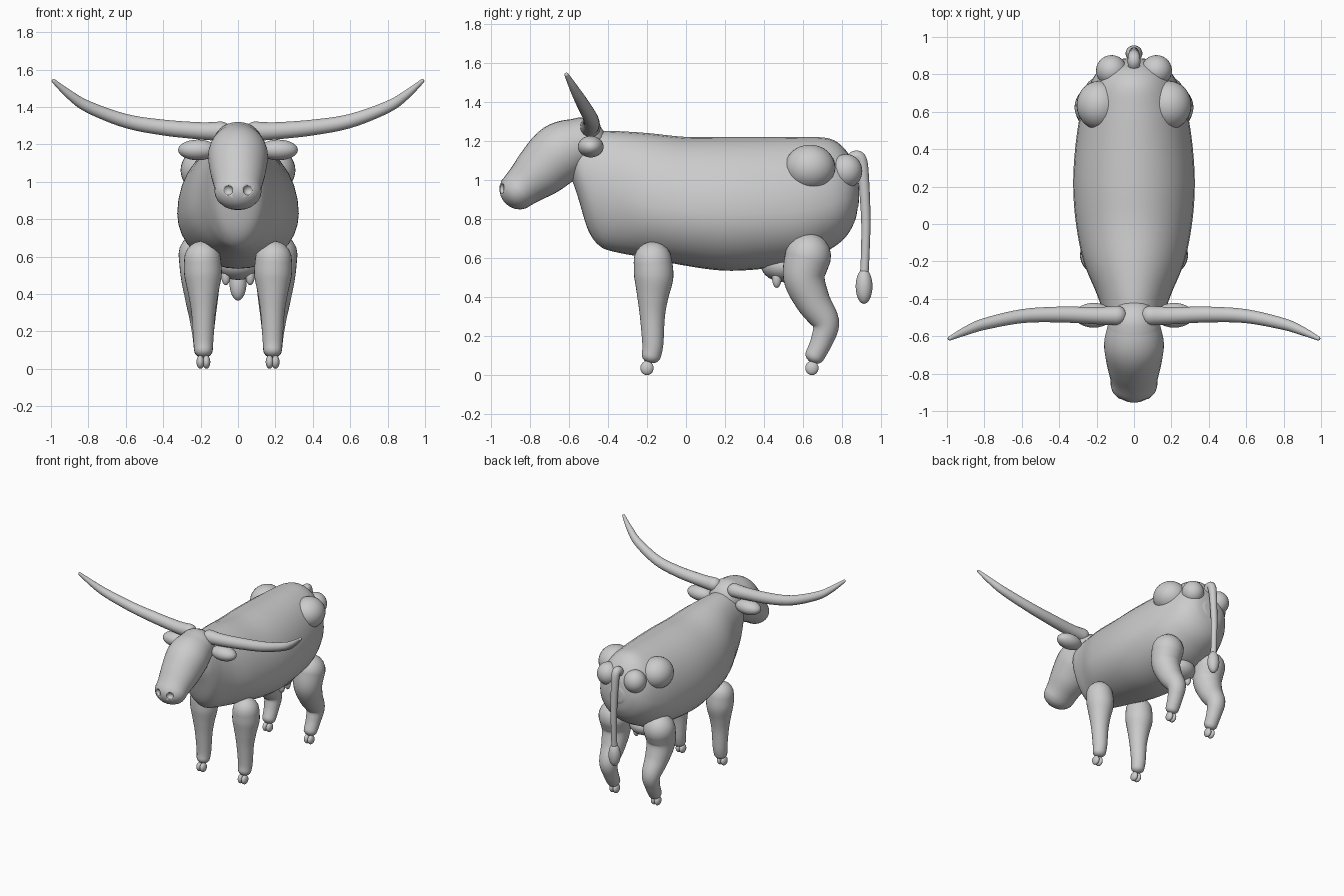
import bpy, bmesh, math
from mathutils import Vector

if "Cube" in bpy.data.objects:
    bpy.data.objects.remove(bpy.data.objects["Cube"])

SEG = 32


def finish(name, bm):
    bmesh.ops.recalc_face_normals(bm, faces=bm.faces)
    mesh = bpy.data.meshes.new(name)
    bm.to_mesh(mesh)
    bm.free()
    for p in mesh.polygons:
        p.use_smooth = True
    ob = bpy.data.objects.new(name, mesh)
    bpy.context.collection.objects.link(ob)
    return ob


def spline(pts, steps):
    # Catmull-Rom through tuples of any length
    out = []
    for i in range(len(pts) - 1):
        a, b, c, d = pts[max(i - 1, 0)], pts[i], pts[i + 1], pts[min(i + 2, len(pts) - 1)]
        for k in range(steps):
            t = k / steps
            out.append([0.5 * (2 * q + (r - p) * t + (2 * p - 5 * q + 4 * r - s) * t * t
                               + (3 * q - p - 3 * r + s) * t ** 3) for p, q, r, s in zip(a, b, c, d)])
    out.append(list(pts[-1]))
    return out


def loft(name, pts, side=(1, 0, 0), flat=False, cap=(1, 1), steps=6):
    # pts: x, y, z, side radius, upper radius, lower radius; rounded ends
    path = spline(pts, steps)
    rings = []
    for i, p in enumerate(path):
        t = (Vector(path[min(i + 1, len(path) - 1)][:3]) - Vector(path[max(i - 1, 0)][:3])).normalized()
        u = Vector(side)
        if not flat:
            u = (u - t * u.dot(t)).normalized()
        v = Vector((0, 0, 1)) if flat else t.cross(u)
        rings.append((Vector(p[:3]), u, v, p[3], p[4], p[5], t))

    def round_end(ring, length, sign):
        c, u, v, a, b, d, t = ring
        res = []
        for deg in (18, 36, 54, 70, 84):
            k, s = math.cos(math.radians(deg)), math.sin(math.radians(deg))
            res.append((c + t * sign * s * length * (b + d) / 2, u, v, a * k, b * k, d * k, t))
        return res

    rings = round_end(rings[0], cap[0], -1)[::-1] + rings + round_end(rings[-1], cap[1], 1)
    bm = bmesh.new()
    rows = []
    for c, u, v, a, b, d, t in rings:
        row = []
        for k in range(SEG):
            w = 2 * math.pi * k / SEG
            s = math.sin(w)
            row.append(bm.verts.new(c + u * a * math.cos(w) + v * s * (b if s > 0 else d)))
        rows.append(row)
    for r0, r1 in zip(rows, rows[1:]):
        for k in range(SEG):
            bm.faces.new((r0[k], r0[(k + 1) % SEG], r1[(k + 1) % SEG], r1[k]))
    bm.faces.new(rows[0])
    bm.faces.new(rows[-1])
    return finish(name, bm)


def tube(name, pts, **kw):
    # pts: x, y, z, radius
    return loft(name, [(*p[:4], p[3], p[3]) for p in pts], **kw)


def ball(name, loc, radii):
    bm = bmesh.new()
    bmesh.ops.create_uvsphere(bm, u_segments=28, v_segments=16, radius=1)
    bmesh.ops.scale(bm, vec=radii, verts=bm.verts)
    bmesh.ops.translate(bm, vec=loc, verts=bm.verts)
    return finish(name, bm)


# Trunk: y, top, bottom, half width, height of widest point
trunk = [(-.58, 1.22, .99, .09, 1.09), (-.55, 1.24, .90, .13, 1.05), (-.50, 1.25, .74, .155, 1.01),
         (-.44, 1.25, .66, .175, .97), (-.36, 1.25, .63, .205, .93), (-.2, 1.24, .60, .27, .87),
         (0, 1.22, .56, .31, .84), (.2, 1.22, .535, .325, .83), (.4, 1.22, .545, .315, .83),
         (.6, 1.22, .575, .285, .84), (.74, 1.21, .645, .24, .87), (.82, 1.15, .71, .19, .90),
         (.865, 1.06, .79, .13, .925), (.88, .99, .86, .07, .925)]
loft("trunk", [(0, y, m, w, t - m, m - b) for y, t, b, w, m in trunk], flat=True, cap=(.1, .1))

# Head
head = loft("head", [(0, -.54, 1.185, .14, .135, .135), (0, -.64, 1.14, .16, .155, .155),
                     (0, -.74, 1.05, .147, .14, .14), (0, -.82, .98, .128, .112, .112),
                     (0, -.86, .945, .125, .1, .1)], cap=(1, .92))

# Nostrils cut into the muzzle
for s in (-1, 1):
    cutter = ball("nostril_cutter", (s * .055, -.95, .955), (.027, .027, .027))
    cutter.hide_render = True
    cutter.hide_set(True)
    mod = head.modifiers.new("nostril", 'BOOLEAN')
    mod.operation = 'DIFFERENCE'
    mod.object = cutter
    mod.solver = 'EXACT'

for s, tag in ((-1, "right"), (1, "left")):
    # Horn and ear
    tube(tag + "_horn", [(s * .09, -.49, 1.27, .052), (s * .2, -.49, 1.272, .046), (s * .4, -.484, 1.29, .042),
                         (s * .6, -.493, 1.325, .037), (s * .8, -.535, 1.4, .031), (s * .9, -.572, 1.465, .023),
                         (s * .985, -.612, 1.538, .011)], side=(0, 1, 0))
    ball(tag + "_ear", (s * .215, -.488, 1.17), (.105, .066, .055))

    # Front leg
    tube(tag + "_front_leg", [(s * .19, -.17, .585, .098), (s * .187, -.165, .5, .1), (s * .186, -.17, .4, .08),
                              (s * .185, -.172, .3, .064), (s * .185, -.17, .16, .054),
                              (s * .185, -.178, .1, .049)], cap=(1, .8))
    # Hind leg
    tube(tag + "_hind_leg", [(s * .2, .625, .61, .118), (s * .2, .605, .5, .107), (s * .195, .65, .38, .089),
                             (s * .19, .715, .27, .07), (s * .187, .697, .18, .057),
                             (s * .185, .66, .1, .05)], cap=(1, .8))
    # Hooves, two toes each
    for part, y in (("front", -.2), ("hind", .645)):
        for dx in (-.016, .016):
            ball(tag + "_" + part + "_hoof", (s * .185 + dx, y, .036), (.021, .034, .036))

    # Hip and pin bones
    ball(tag + "_hip", (s * .187, .635, 1.062), (.12, .13, .118))
    ball(tag + "_pin_bone", (s * .12, .82, 1.045), (.083, .083, .087))
    # Teats
    for y in (.465, .54):
        ball(tag + "_teat", (s * .065, y, .495), (.024, .024, .048))

# Udder
ball("udder", (0, .51, .56), (.125, .125, .085))

# Tail and tuft
tube("tail", [(0, .83, 1.08, .03), (0, .865, 1.115, .034), (0, .895, 1.1, .032), (0, .91, 1.0, .028),
              (0, .921, .8, .024), (0, .918, .62, .022), (0, .912, .5, .022)])
ball("tail_tuft", (0, .912, .455), (.045, .043, .09))
